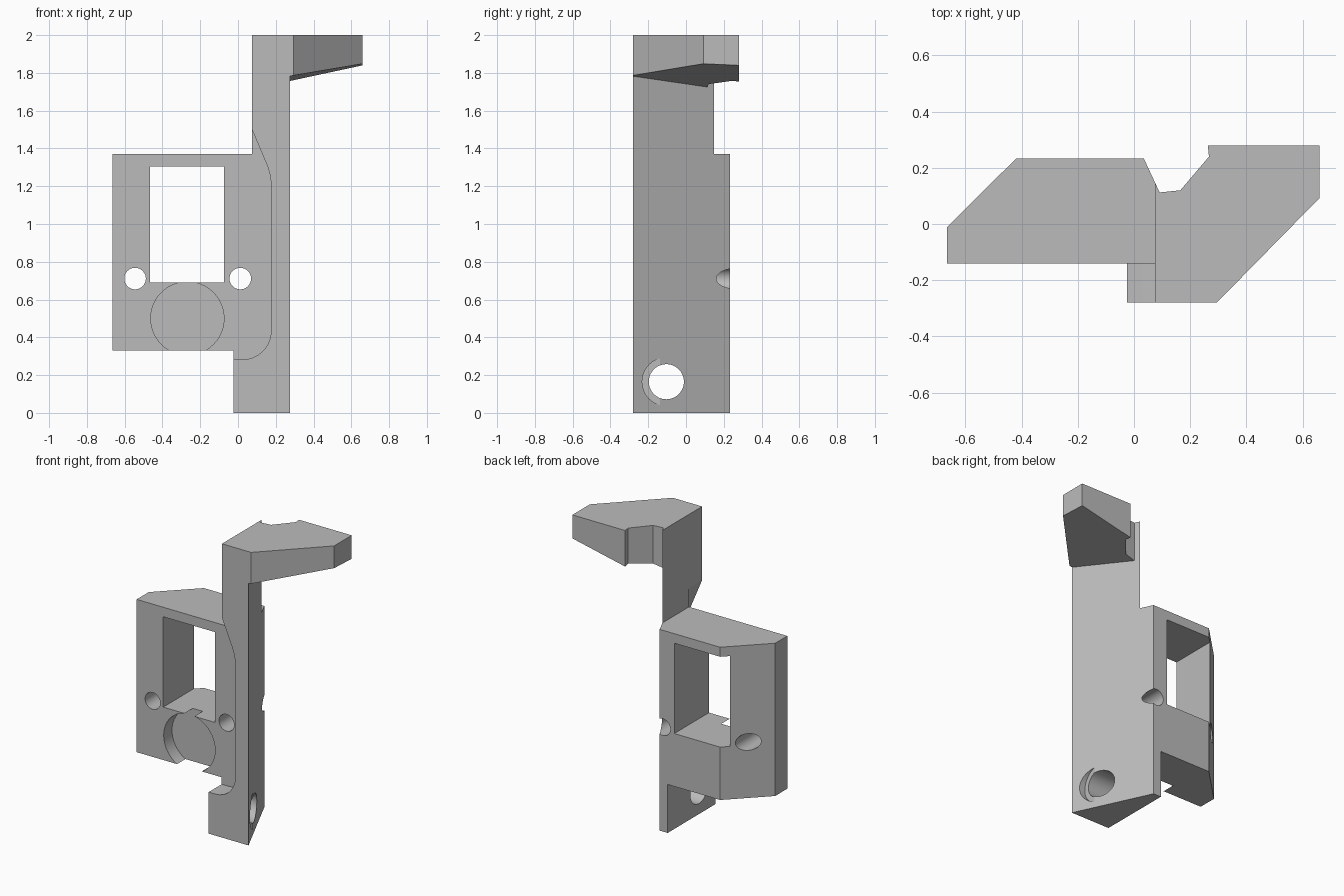
import bpy, bmesh, math

cube = bpy.data.objects.get("Cube")
if cube:
    bpy.data.objects.remove(cube, do_unlink=True)

grey = bpy.data.materials.new("plain_grey")
grey.use_nodes = True
grey.diffuse_color = (0.5, 0.5, 0.5, 1)
grey.node_tree.nodes["Principled BSDF"].inputs["Base Color"].default_value = grey.diffuse_color


def prism(name, outline, axis, low, high):
    """Extrude a 2D outline along an axis between two heights."""
    place = {"x": lambda a, b, h: (h, a, b),
             "y": lambda a, b, h: (a, h, b),
             "z": lambda a, b, h: (a, b, h)}[axis]
    bm = bmesh.new()
    ends = [[bm.verts.new(place(a, b, h)) for a, b in outline] for h in (low, high)]
    n = len(outline)
    for ring in ends:
        bm.faces.new(ring)
    for i in range(n):
        j = (i + 1) % n
        bm.faces.new((ends[0][i], ends[0][j], ends[1][j], ends[1][i]))
    bmesh.ops.recalc_face_normals(bm, faces=bm.faces)
    mesh = bpy.data.meshes.new(name)
    bm.to_mesh(mesh)
    bm.free()
    mesh.materials.append(grey)
    obj = bpy.data.objects.new(name, mesh)
    bpy.context.collection.objects.link(obj)
    return obj


def arc(a, b, r, start, end, steps):
    angles = [math.radians(start + (end - start) * i / steps) for i in range(steps + 1)]
    return [(a + r * math.cos(t), b + r * math.sin(t)) for t in angles]


def circle(a, b, r):
    return arc(a, b, r, 0, 360, 48)[:-1]


def combine(target, tool, operation):
    """Apply a boolean and discard the tool."""
    tool.hide_render = True
    mod = target.modifiers.new(tool.name, "BOOLEAN")
    mod.object, mod.operation, mod.solver = tool, operation, "EXACT"
    graph = bpy.context.evaluated_depsgraph_get()
    mesh = bpy.data.meshes.new_from_object(target.evaluated_get(graph))
    target.modifiers.clear()
    target.data = mesh
    bpy.data.objects.remove(tool, do_unlink=True)


# Frame and upright: front silhouette limited by the plan outline
FRONT, BACK, PLATE = -0.28, 0.233, -0.14
bracket = prism("mounting_bracket", [
    (-0.665, 0.33), (-0.025, 0.33), (-0.025, 0), (0.4, 0),
    (0.4, 2), (0.075, 2), (0.075, 1.37), (-0.665, 1.37)], "y", -0.5, 0.5)
plan = prism("plan_outline", [
    (-0.9, FRONT), (0.275, FRONT), (0.035, BACK), (-0.42, BACK),
    (-0.665, -0.01), (-0.9, -0.245)], "z", -0.2, 2.2)
combine(bracket, plan, "INTERSECT")

# Front relief with rounded lower corner and swept top
relief = [(-0.9, 0.283)] + arc(0.025, 0.433, 0.15, -90, 0, 14)
relief += arc(-0.125, 1.2, 0.3, 0, 24, 8) + [(0.072, 1.505), (-0.9, 1.505)]
combine(bracket, prism("front_relief", relief, "y", -0.5, PLATE), "DIFFERENCE")

# Window, screw holes and round pocket in the frame
window = [(-0.465, 0.69), (-0.075, 0.69), (-0.075, 1.305), (-0.465, 1.305)]
combine(bracket, prism("window", window, "y", -0.6, 0.6), "DIFFERENCE")
for x in (-0.545, 0.012):
    combine(bracket, prism("screw_hole", circle(x, 0.711, 0.057), "y", -0.6, 0.6), "DIFFERENCE")
combine(bracket, prism("round_pocket", circle(-0.268, 0.5, 0.194), "y", -0.5, PLATE + 0.09), "DIFFERENCE")

# Cross hole in the foot, with counterbore on the slanted side
combine(bracket, prism("foot_hole", circle(-0.104, 0.165, 0.093), "x", -0.4, 0.6), "DIFFERENCE")
combine(bracket, prism("counterbore", circle(-0.104, 0.165, 0.128), "x", 0.209, 0.6), "DIFFERENCE")

# Top arm with a sloping underside
arm = prism("top_arm", [
    (0.1, FRONT), (0.295, FRONT), (0.66, 0.092), (0.66, 0.28), (0.263, 0.28),
    (0.267, 0.24), (0.165, 0.12), (0.088, 0.112)], "z", 1.5, 2)
for v in arm.data.vertices:
    if v.co.z < 1.9:
        v.co.z = 1.84 + 0.215 * (v.co.x - 0.66) - 0.045 * (v.co.y - 0.28)
combine(bracket, arm, "UNION")

# Smooth the round walls and keep flat faces crisp
bpy.ops.object.select_all(action="DESELECT")
bracket.select_set(True)
bpy.context.view_layer.objects.active = bracket
bpy.ops.object.shade_smooth_by_angle(angle=math.radians(20))
